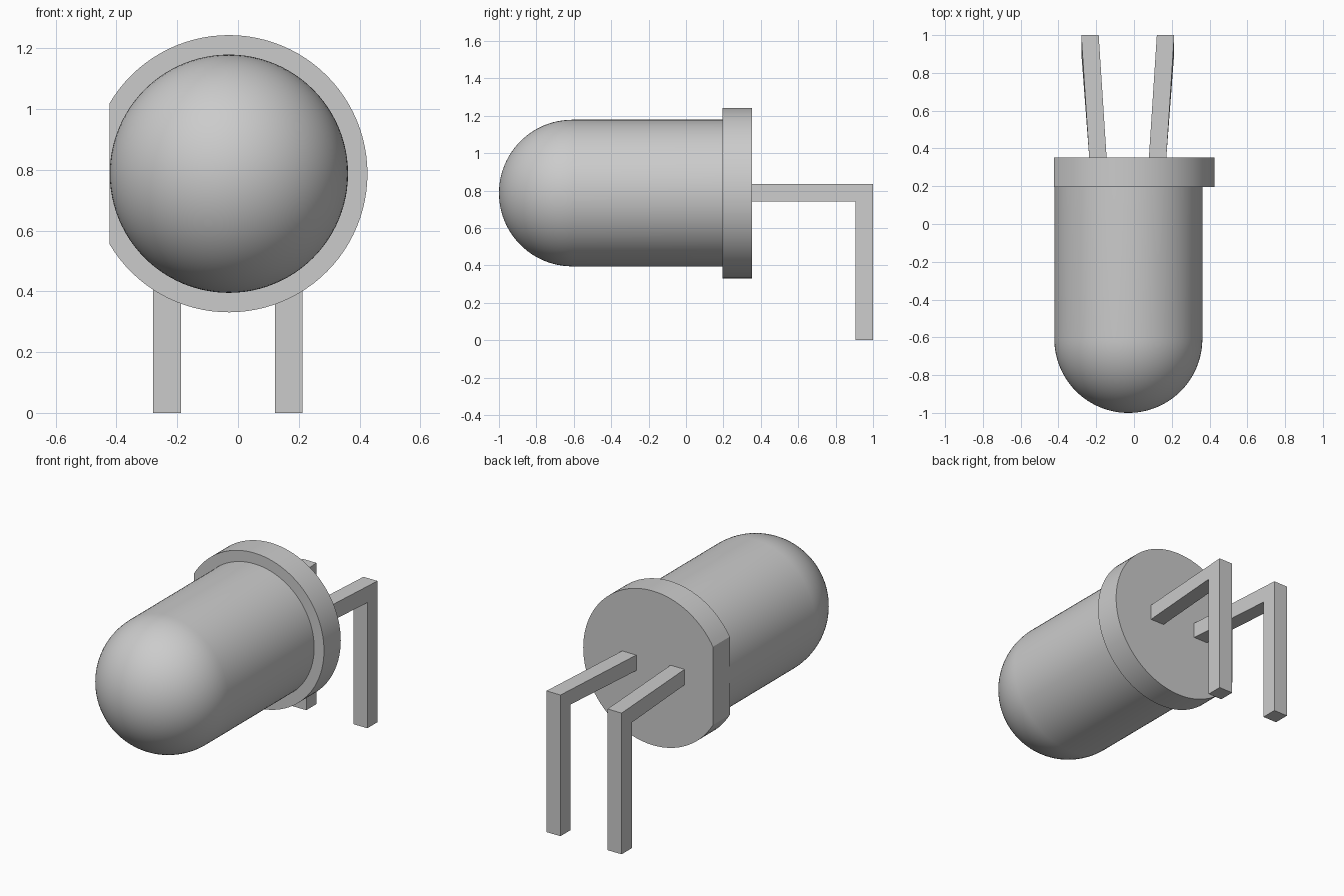
import bpy, bmesh, math
from mathutils import Vector, Matrix

cube = bpy.data.objects.get("Cube")
if cube:
    bpy.data.objects.remove(cube, do_unlink=True)

AXIS_X, AXIS_Z = -0.03, 0.787
BODY_R, FLANGE_R = 0.392, 0.456
FLANGE_FRONT, FLANGE_BACK = 0.195, 0.352

grey = bpy.data.materials.new("plain grey")
grey.use_nodes = True
grey.diffuse_color = (0.6, 0.6, 0.6, 1)
grey.node_tree.nodes["Principled BSDF"].inputs["Base Color"].default_value = grey.diffuse_color


def finish(name, bm, smooth=False):
    bmesh.ops.recalc_face_normals(bm, faces=bm.faces)
    mesh = bpy.data.meshes.new(name)
    bm.to_mesh(mesh)
    bm.free()
    mesh.materials.append(grey)
    obj = bpy.data.objects.new(name, mesh)
    bpy.context.collection.objects.link(obj)
    if smooth:
        bpy.ops.object.select_all(action='DESELECT')
        obj.select_set(True)
        bpy.context.view_layer.objects.active = obj
        bpy.ops.object.shade_smooth_by_angle(angle=math.radians(30))
    return obj


def extrude(bm, points, offset):
    face = bm.faces.new([bm.verts.new(p) for p in points])
    new = bmesh.ops.extrude_face_region(bm, geom=[face])["geom"]
    bmesh.ops.translate(bm, verts=[g for g in new if isinstance(g, bmesh.types.BMVert)], vec=offset)


# Lens: a bullet profile turned around the y axis
bm = bmesh.new()
dome_y = -1 + BODY_R
steps = 24
profile = [(BODY_R * math.sin(i / steps * math.pi / 2),
            dome_y - BODY_R * math.cos(i / steps * math.pi / 2)) for i in range(steps + 1)]
profile.append((BODY_R, FLANGE_FRONT))
verts = [bm.verts.new((AXIS_X + r, y, AXIS_Z)) for r, y in profile]
edges = [bm.edges.new(pair) for pair in zip(verts, verts[1:])]
bmesh.ops.spin(bm, geom=verts + edges, cent=(AXIS_X, 0, AXIS_Z), axis=(0, 1, 0),
               angle=math.tau, steps=96, use_merge=True)
bmesh.ops.remove_doubles(bm, verts=bm.verts, dist=0.0001)
finish("lens", bm, True)

# Flange: a disc with one flat side
bm = bmesh.new()
half = math.pi - math.acos((BODY_R + 0.001) / FLANGE_R)
angles = [-half + 2 * half * i / 80 for i in range(81)]
extrude(bm, [(AXIS_X + FLANGE_R * math.cos(a), FLANGE_FRONT, AXIS_Z + FLANGE_R * math.sin(a))
             for a in angles], Vector((0, FLANGE_BACK - FLANGE_FRONT, 0)))
finish("flange", bm, True)

# Legs: bent square wires that splay apart towards the back
outline = [(FLANGE_BACK, 0.743), (0.905, 0.743), (0.905, 0),
           (1, 0), (1, 0.835), (FLANGE_BACK, 0.835)]
for name, side in (("right_leg", -1), ("left_leg", 1)):
    bm = bmesh.new()
    width = 0.092
    points = []
    for y, z in outline:
        spread = 0.2 if y > 0.5 else 0.158
        points.append((AXIS_X - 0.003 + side * spread - width / 2, y, z))
    extrude(bm, points, Vector((width, 0, 0)))
    finish(name, bm)
